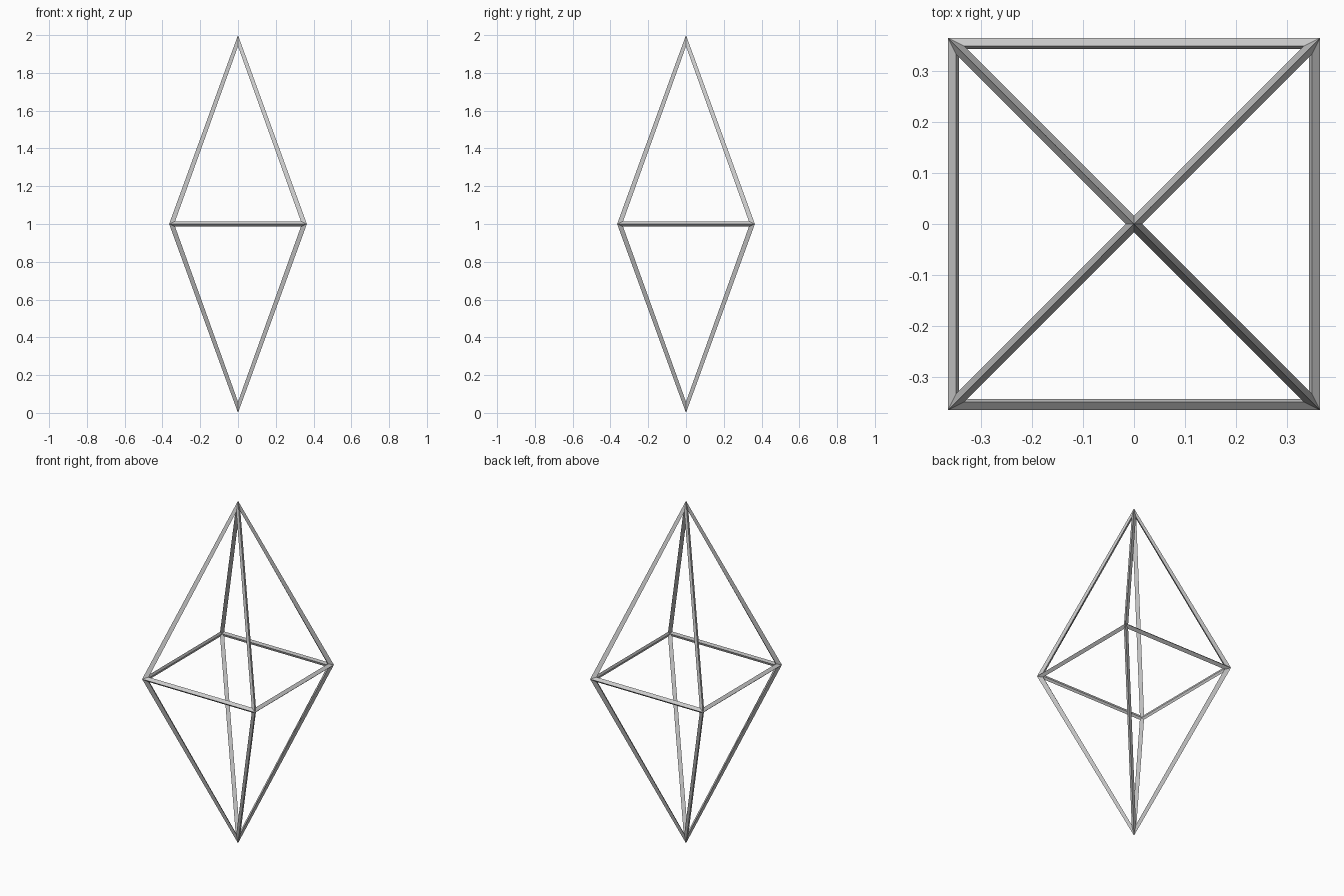
import bpy
from math import pi

if "Cube" in bpy.data.objects:
    bpy.data.objects.remove(bpy.data.objects["Cube"])

HALF = 0.354      # half width of the square waist
THICK = 0.03      # strut thickness
TIP = 1 - THICK / 2

# Upper half: open four-sided pyramid, turned so its sides face the axes
bpy.ops.mesh.primitive_cone_add(vertices=4, radius1=HALF * 2 ** 0.5, radius2=0,
                                depth=TIP, end_fill_type='NOTHING',
                                location=(0, 0, TIP / 2), rotation=(0, 0, pi / 4))
frame = bpy.context.object
frame.name = "octahedron_frame"
bpy.ops.object.transform_apply(location=True, rotation=True, scale=True)

# Lower half mirrored across the waist
mirror = frame.modifiers.new("mirror", 'MIRROR')
mirror.use_axis = (False, False, True)
mirror.merge_threshold = 0.001

# Edges become diamond-section struts
wire = frame.modifiers.new("struts", 'WIREFRAME')
wire.thickness = THICK
wire.offset = 0
wire.use_even_offset = True
wire.use_replace = True

# Stand it on the ground
frame.location.z = 1
